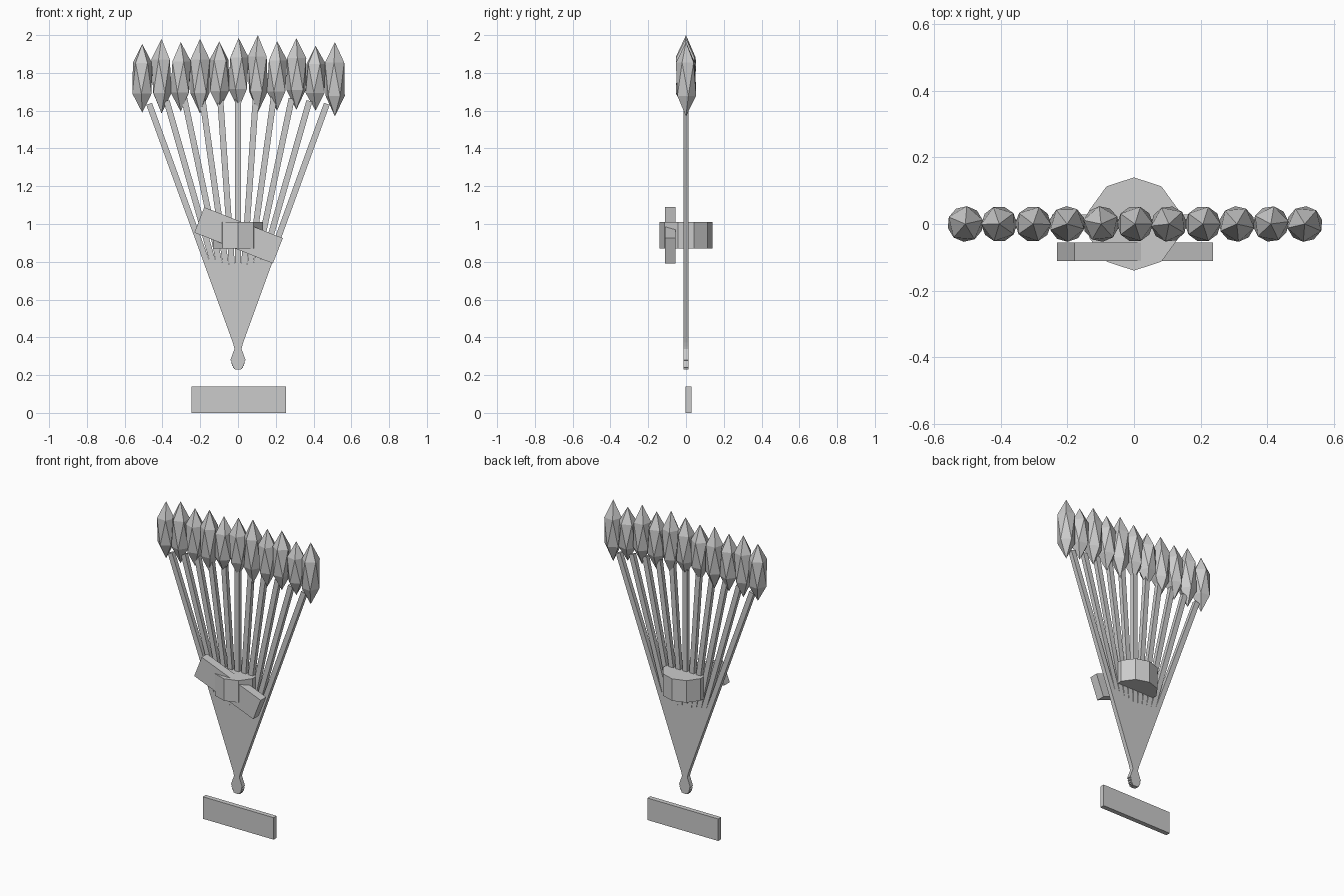
import bpy, random
from math import radians, pi

if "Cube" in bpy.data.objects:
    bpy.data.objects.remove(bpy.data.objects["Cube"])

random.seed(4)


def box(name, size, loc, rot_y=0.0):
    bpy.ops.mesh.primitive_cube_add(size=1, location=loc, rotation=(0, rot_y, 0))
    ob = bpy.context.object
    ob.name = name
    ob.scale = size
    return ob


# Fanned stems, tilted 4 degrees apart and crossing near the bottom
for i in range(-5, 6):
    box(f"stem_{i + 6}", (0.032, 0.027, 1.45), (i * 0.0445, 0, 0.955), radians(4 * i))

# Faceted buds: stretched icosahedra, slightly uneven in height
tops = [1.953, 1.98, 1.963, 1.98, 1.967, 1.985, 2.0, 1.968, 1.984, 1.943, 1.963]
bottoms = [1.59, 1.585, 1.595, 1.585, 1.605, 1.61, 1.59, 1.6, 1.605, 1.60, 1.57]
for i, (top, bottom) in enumerate(zip(tops, bottoms)):
    bpy.ops.mesh.primitive_ico_sphere_add(
        subdivisions=1, radius=1, location=((i - 5) * 0.102 + 0.003, 0, (top + bottom) / 2),
        rotation=(0, 0, random.uniform(0, 2 * pi)))
    bud = bpy.context.object
    bud.name = f"bud_{i + 1}"
    bud.scale = (0.06, 0.06, (top - bottom) / 2)

# Ten-sided wrap around the stems
bpy.ops.mesh.primitive_cylinder_add(vertices=10, radius=0.14, depth=0.14, location=(0, 0, 0.94))
bpy.context.object.name = "wrap_band"

# Slanted ribbon across the front
box("front_ribbon", (0.447, 0.055, 0.144), (0.003, -0.083, 0.94), radians(21.5))

# Plaque below the stems
box("base_plaque", (0.5, 0.03, 0.14), (0.003, 0.013, 0.07))
